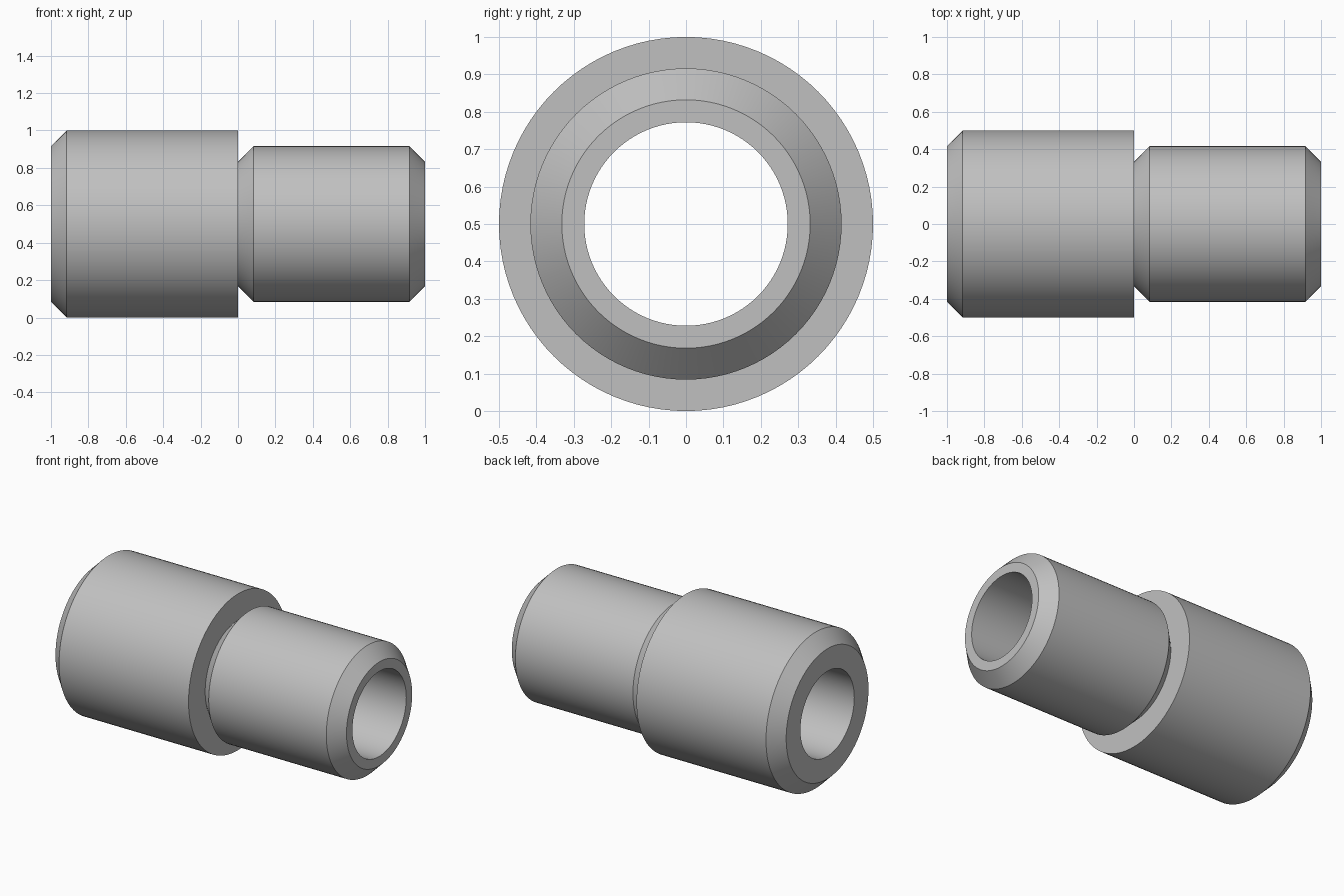
import bpy
import bmesh
from math import cos, sin, tau, radians

cube = bpy.data.objects.get("Cube")
if cube:
    bpy.data.objects.remove(cube, do_unlink=True)

SEGMENTS = 96
AXIS_Z = 0.5
BORE = 0.272
CHAMFER = 0.084
COLLAR_R = 0.5
SPIGOT_R = 0.416

# One grey metal for the whole part
metal = bpy.data.materials.new("light grey metal")
metal.use_nodes = True
grey = (0.53, 0.53, 0.53, 1)
metal.diffuse_color = grey
metal.node_tree.nodes["Principled BSDF"].inputs["Base Color"].default_value = grey


def revolve(name, profile):
    """Spin a closed (x, radius) profile around the lengthwise axis."""
    bm = bmesh.new()
    rings = []
    for i in range(SEGMENTS):
        a = tau * i / SEGMENTS
        rings.append([bm.verts.new((x, r * cos(a), AXIS_Z + r * sin(a)))
                      for x, r in profile])
    n = len(profile)
    for i, ring in enumerate(rings):
        following = rings[(i + 1) % SEGMENTS]
        for j in range(n):
            k = (j + 1) % n
            bm.faces.new((ring[j], ring[k], following[k], following[j]))
    bmesh.ops.recalc_face_normals(bm, faces=bm.faces)
    mesh = bpy.data.meshes.new(name)
    bm.to_mesh(mesh)
    bm.free()
    mesh.materials.append(metal)
    obj = bpy.data.objects.new(name, mesh)
    bpy.context.collection.objects.link(obj)
    bpy.ops.object.select_all(action="DESELECT")
    obj.select_set(True)
    bpy.context.view_layer.objects.active = obj
    bpy.ops.object.shade_smooth_by_angle(angle=radians(30))
    return obj


# Wide collar and narrower spigot, chamfered, with one straight through bore
revolve("stepped_sleeve", [
    (-1, BORE),
    (-1, COLLAR_R - CHAMFER),
    (-1 + CHAMFER, COLLAR_R),
    (0, COLLAR_R),
    (0, SPIGOT_R - CHAMFER),
    (CHAMFER, SPIGOT_R),
    (1 - CHAMFER, SPIGOT_R),
    (1, SPIGOT_R - CHAMFER),
    (1, BORE),
])
